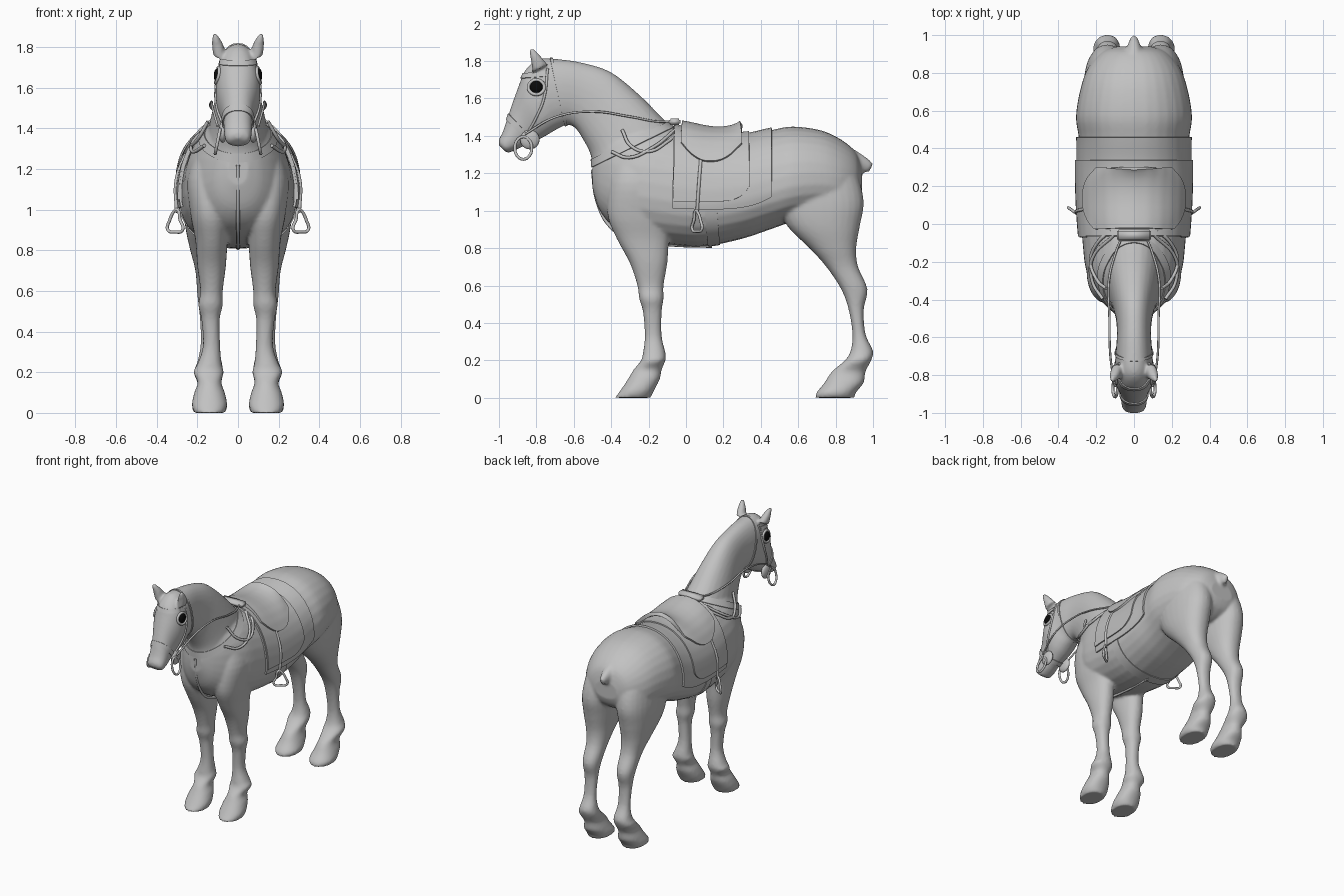
import bpy, bmesh
from math import sin, cos, pi, atan, copysign
from mathutils import Vector as V
from mathutils.bvhtree import BVHTree

if "Cube" in bpy.data.objects:
    bpy.data.objects.remove(bpy.data.objects["Cube"])

X = V((1, 0, 0))


def material(name, value):
    m = bpy.data.materials.new(name)
    m.use_nodes = True
    m.diffuse_color = (value, value, value, 1)
    shader = next(n for n in m.node_tree.nodes if n.type == 'BSDF_PRINCIPLED')
    shader.inputs["Base Color"].default_value = (value, value, value, 1)
    return m


grey = material("soft grey", .54)
black = material("eye black", .003)


def add_object(name, data, mat=grey):
    ob = bpy.data.objects.new(name, data)
    data.materials.append(mat)
    bpy.context.collection.objects.link(ob)
    return ob


def from_bmesh(name, bm, mat=grey):
    bmesh.ops.recalc_face_normals(bm, faces=bm.faces)
    mesh = bpy.data.meshes.new(name)
    bm.to_mesh(mesh)
    bm.free()
    mesh.shade_smooth()
    return add_object(name, mesh, mat)


def dome(name, centre, radius, depth, mat=grey):
    """Sphere flattened along x."""
    bm = bmesh.new()
    bmesh.ops.create_uvsphere(bm, u_segments=20, v_segments=12, radius=radius)
    bmesh.ops.scale(bm, vec=(depth, 1, 1), verts=bm.verts)
    from_bmesh(name, bm, mat).location = centre


def smooth_rows(rows, steps=4):
    """Catmull-Rom interpolation between section rows."""
    out = []
    for i in range(len(rows) - 1):
        quad = [rows[max(i - 1, 0)], rows[i], rows[i + 1], rows[min(i + 2, len(rows) - 1)]]
        for k in range(steps):
            t = k / steps
            out.append([(2 * b + (c - a) * t + (2 * a - 5 * b + 4 * c - d) * t * t
                         + (3 * b - a - 3 * c + d) * t ** 3) / 2
                        for a, b, c, d in zip(*quad)])
    return out + [rows[-1]]


def loft(bm, rows, side=1, egg=0, sides=28):
    """Rows hold two opposite points (y, z), the x centre and half width, in hundredths."""
    rings = []
    for row in smooth_rows(rows):
        ya, za, yb, zb, x, w = (n / 100 for n in row)
        a, b = V((side * x, ya, za)), V((side * x, yb, zb))
        ring = []
        for k in range(sides):
            t = 2 * pi * k / sides
            u, v = (copysign(abs(f) ** .9, f) for f in (cos(t), sin(t)))
            ring.append(bm.verts.new((a + b) / 2 + (a - b) / 2 * u + X * w * v * (1 - egg * u)))
        rings.append(ring)
    for p, q in zip(rings, rings[1:]):
        for k in range(sides):
            n = (k + 1) % sides
            bm.faces.new((p[k], p[n], q[n], q[k]))
    bm.faces.new(rings[0])
    bm.faces.new(rings[-1])


# Sections: torso (y, bottom, top, width), head (top y z, bottom y z, width)
torso = [(-50, 112, 130, 5), (-46, 100, 139, 12), (-38, 91, 145, 19), (-25, 85, 147, 25),
         (-10, 82, 145, 27), (10, 81, 141, 28.5), (30, 85, 140, 29), (45, 90, 143, 29),
         (57, 94, 145, 30.5), (72, 97, 143, 28), (83, 98, 138, 24), (91, 103, 131, 17),
         (94, 109, 122, 9)]
neck_head = [(-5, 143, -40, 105, 15), (-12, 149, -49, 120, 15), (-25, 162, -51, 130, 12.5),
             (-40, 174, -55, 138, 10), (-55, 179, -59, 144, 9), (-68, 181, -63, 146, 9.5),
             (-79, 181, -66, 145, 10), (-86, 175, -70, 143, 11), (-89, 168, -75, 140, 10.5),
             (-93, 157, -81, 137, 8), (-96, 148, -86, 135, 7), (-98, 142, -90, 133, 6.8),
             (-100, 138, -95, 131, 6), (-100, 135, -97, 132, 4)]
# Legs (z, front y, back y, x, width)
front_leg = [(130, -37, -12, 12, 8), (115, -41, -8, 14, 11), (98, -42, -7, 13.5, 10),
             (85, -37, -9, 13, 8), (72, -30, -10, 13, 7), (60, -26, -12, 13, 5.5),
             (53, -25, -12, 13.5, 6), (46, -23, -13, 13.5, 4.5), (33, -22, -13, 13, 4.2),
             (24, -23, -11, 14, 6), (20, -24, -11, 14.5, 7.5), (15, -28, -13, 14, 5.8),
             (10, -31, -14, 14, 7.5), (4, -35, -17, 14, 8.7), (0, -38, -19, 14, 7.5)]
hind_leg = [(135, 55, 80, 11, 10), (120, 50, 91, 12.5, 12), (105, 49, 95, 14, 12.5),
            (92, 54, 93, 14.5, 11.5), (80, 66, 91, 14.5, 9), (70, 75, 92, 14, 7),
            (58, 83, 97, 14, 6), (47, 87, 95, 14, 4.8), (34, 89, 96, 14, 4.4),
            (25, 88, 100, 14, 6), (20, 85, 99, 14.5, 7.3), (14, 78, 96, 14, 5.8),
            (8, 74, 95, 14, 7.5), (3, 70, 91, 14, 8.7), (0, 69, 90, 14, 7.5)]
ear = [(-82, 174, -74, 178, 9, 3.2), (-83, 181, -78, 183, 10.3, 2.6), (-84, 186, -82, 187, 11.5, .9)]
tail = [(82, 137, 82, 122, 0, 5), (91, 132, 90, 119, 0, 4.5), (97, 128, 94, 120, 0, 3),
        (100, 125, 98, 121, 0, 1.5)]

# Body skin: overlapping lofts fused into one smooth surface
bm = bmesh.new()
loft(bm, [(y, t, y, b, 0, w) for y, b, t, w in torso], egg=.12)
loft(bm, [(*r[:4], 0, r[4]) for r in neck_head])
loft(bm, tail)
for s in (-1, 1):
    for leg in (front_leg, hind_leg):
        loft(bm, [(f, z, b, z, x, w) for z, f, b, x, w in leg], s)
    loft(bm, ear, s)
body = from_bmesh("horse_body", bm)
mod = body.modifiers.new("fuse", 'REMESH')
mod.mode, mod.voxel_size, mod.use_smooth_shade = 'VOXEL', .01, True
mod = body.modifiers.new("relax", 'SMOOTH')
mod.factor, mod.iterations = .5, 5
bpy.context.view_layer.update()
skin = BVHTree.FromObject(body, bpy.context.evaluated_depsgraph_get())


def cast(centre, d, off):
    """Point on the skin seen from centre + d, lifted by off."""
    hit, normal, _, _ = skin.ray_cast(centre + d * .45, -d)
    return hit + normal * off if hit else centre + d * .05


def on_side(y, z, s, off=.012):
    return cast(V((0, y, z)), X * s, off)


def sheet(name, rows, thick):
    bm = bmesh.new()
    grid = [[bm.verts.new(p) for p in row] for row in rows]
    for p, q in zip(grid, grid[1:]):
        for j in range(len(p) - 1):
            bm.faces.new((p[j], p[j + 1], q[j + 1], q[j]))
    ob = from_bmesh(name, bm)
    mod = ob.modifiers.new("thickness", 'SOLIDIFY')
    mod.thickness, mod.offset = thick, 0
    bpy.ops.object.select_all(action='DESELECT')
    ob.select_set(True)
    bpy.context.view_layer.objects.active = ob
    bpy.ops.object.modifier_apply(modifier=mod.name)
    bpy.ops.object.shade_smooth_by_angle(angle=.7)


def drape(name, y0, y1, hem, lift, thick, n=28):
    rows = []
    for i in range(n + 1):
        t = i / n
        y = y0 + (y1 - y0) * t
        reach = pi / 2 - atan((hem(t) - 1.12) / .28)
        rows.append([cast(V((0, y, 1.12)), V((sin(v * reach), 0, cos(v * reach))), lift(t, v))
                     for v in (j / n - 1 for j in range(2 * n + 1))])
    sheet(name, rows, thick)


def belt(name, front, back, width, arc=pi, n=56):
    a, b = V((0, *front)), V((0, *back))
    v = (a - b).normalized()
    across = X.cross(v) * width
    rows = []
    for k in range(n + 1):
        t = arc * (2 * k / n - 1)
        rows.append([cast((a + b) / 2 + across * e, X * sin(t) + v * cos(t), .002)
                     for e in (-.5, .5)])
    sheet(name, rows, .008)


def cord(name, points, r, closed=False):
    curve = bpy.data.curves.new(name, 'CURVE')
    curve.dimensions, curve.bevel_depth, curve.bevel_resolution = '3D', r, 2
    curve.resolution_u, curve.use_fill_caps = 6, True
    line = curve.splines.new('BEZIER')
    line.bezier_points.add(len(points) - 1)
    for bp, p in zip(line.bezier_points, points):
        bp.co = p
        bp.handle_left_type = bp.handle_right_type = 'AUTO'
    line.use_cyclic_u = closed
    add_object(name, curve)


# Saddle cloths and saddle
drape("blanket", -.07, .46, lambda t: 1.01 + .07 * t ** 5, lambda t, v: .008, .012)
drape("saddle_pad", -.065, .34, lambda t: 1.05 + .08 * t ** 8, lambda t, v: .016, .012)
drape("saddle", -.03, .3, lambda t: 1.27 + .19 * abs(2 * t - 1) ** 2.6,
      lambda t, v: .022 + (1 - v * v) ** 2 * (.012 + (.034 * t + .002) * (2 * t - 1) ** 2), .026)
bm = bmesh.new()
bmesh.ops.create_cube(bm, size=1)
bmesh.ops.scale(bm, vec=(.18, .06, .035), verts=bm.verts)
bmesh.ops.bevel(bm, geom=bm.edges, offset=.008, segments=2, affect='EDGES')
from_bmesh("pommel_roll", bm).location = (0, -.06, 1.475)

# Straps that circle the body, neck and head
belt("girth", (.1, 1.4), (.15, .8), .065)
belt("breast_collar", (-.51, 1.25), (-.08, 1.46), .04)
belt("throat_strap", (-.72, 1.815), (-.64, 1.45), .015)
belt("noseband", (-.95, 1.5), (-.84, 1.38), .03)
belt("browband", (-.87, 1.72), (-.63, 1.74), .025, arc=pi / 2)
cord("chest_strap", [(0, y, z) for y, z in ((-.5, 1.22), (-.475, 1.05), (-.4, .91),
     (-.3, .855), (-.1, .82), (.14, .81))], .009)

for s, label in ((1, "left"), (-1, "right")):
    # Eye with its raised lid
    dome(label + "_eye", on_side(-.8, 1.66, s, 0), .034, .5, black)
    ring = [(cos(k * pi / 4), sin(k * pi / 4)) for k in range(8)]
    cord(label + "_eyelid", [on_side(-.8 + .042 * u, 1.66 + .038 * v, s, .002) for u, v in ring],
         .009, True)
    # Bridle, bit and reins
    cord(label + "_cheek_strap", [on_side(y, z, s, .002) for y, z in
         ((-.74, 1.76), (-.76, 1.6), (-.8, 1.5), (-.85, 1.41))], .007)
    dome(label + "_bit_rosette", (s * .075, -.835, 1.38), .052, .4)
    cord(label + "_bit_shank", [(s * (.1 - .012 * v), -.87 + .045 * u, 1.335 + .06 * v)
         for u, v in ring], .008, True)
    cord(label + "_rein", [V((s * .1, -.86, 1.41)), V((s * .125, -.7, 1.5)),
         V((s * .13, -.5, 1.53)), on_side(-.3, 1.5, s), on_side(-.15, 1.47, s),
         V((s * .06, -.06, 1.48))], .006)
    for k, path in enumerate((((-.34, 1.43), (-.29, 1.34), (-.2, 1.31), (-.1, 1.36), (-.04, 1.41)),
                              ((-.39, 1.31), (-.3, 1.28), (-.18, 1.33), (-.06, 1.42)))):
        cord(f"{label}_rein_loop_{k}", [on_side(y, z, s, .014) for y, z in path], .009)
    # Stirrup leather and iron
    cord(label + "_stirrup_leather", [on_side(y, z, s, .026) for y, z in
         ((.08, 1.28), (.07, 1.14), (.06, .99))], .009)
    iron = ((.3, 1.0), (.285, .95), (.272, .9), (.31, .89), (.345, .9), (.335, .95), (.315, .99))
    cord(label + "_stirrup", [(s * x, .06 + (x - .31) * .7, z) for x, z in iron], .008, True)
